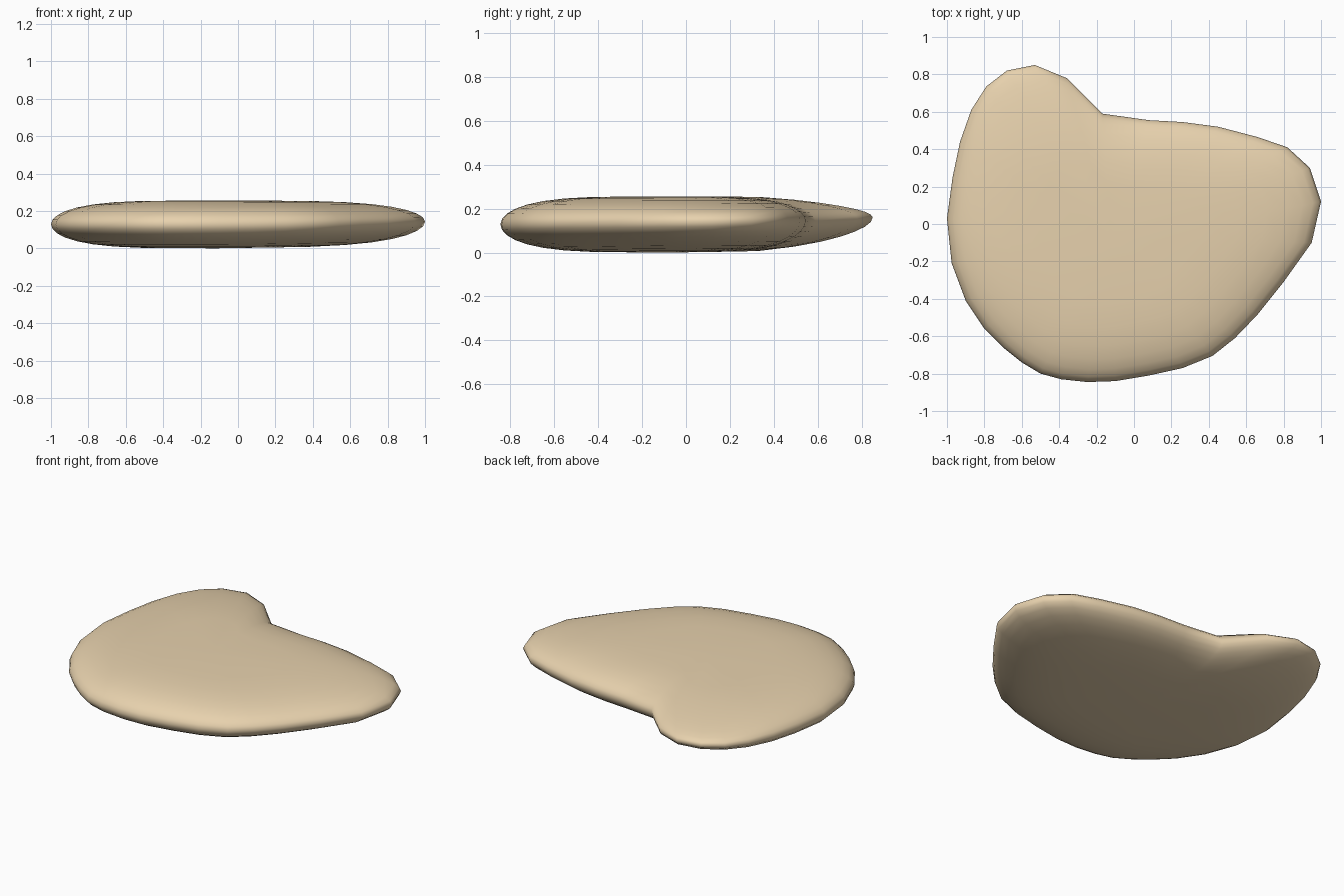
import bpy, bmesh, math

if "Cube" in bpy.data.objects:
    bpy.data.objects.remove(bpy.data.objects["Cube"])

# Outline of the stone seen from above
outline = [(-1, .03), (-.975, -.21), (-.9, -.41), (-.8, -.56), (-.7, -.66), (-.6, -.74),
           (-.5, -.8), (-.39, -.83), (-.25, -.845), (-.1, -.84), (.08, -.81), (.26, -.77),
           (.42, -.705), (.54, -.61), (.66, -.485), (.8, -.31), (.95, -.1), (1, .12),
           (.94, .3), (.82, .41), (.66, .465), (.45, .52), (.26, .545), (.08, .555),
           (-.17, .59), (-.36, .78), (-.53, .85), (-.68, .82), (-.79, .735), (-.87, .61),
           (-.93, .44), (-.97, .25)]
CX, CY = -.12, -.08          # centre the rings shrink towards
HALF = .128                  # half thickness
STEPS = 8                    # rings from pole to rim


def surface_point(px, py, t):
    """t runs -1 (underside pole) .. 0 (rim) .. 1 (top pole)."""
    a = t * math.pi / 2
    s = math.sqrt(max(0, math.cos(a)))
    x, y = CX + (px - CX) * s, CY + (py - CY) * s
    lobe = max(0, y - .35) / .5 if x < -.1 else 0
    mid = .131 + .032 * (max(0, y) / .85) ** 2 + .014 * max(0, x)
    # keep the upper face level while the underside rises
    if t > 0:
        mid = mid + (.131 - mid) * math.sin(a)
    return x, y, mid + HALF * (1 - .2 * lobe) * math.sin(a)


bm = bmesh.new()
rings = []
for i in range(1, 2 * STEPS):
    t = -1 + i / STEPS
    rings.append([bm.verts.new(surface_point(x, y, t)) for x, y in outline])
n = len(outline)
for lo, hi in zip(rings, rings[1:]):
    for k in range(n):
        bm.faces.new((lo[k], lo[(k + 1) % n], hi[(k + 1) % n], hi[k]))

# Close the top and the underside
for ring, t in ((rings[0], -1), (rings[-1], 1)):
    pole = bm.verts.new(surface_point(CX, CY, t))
    for k in range(n):
        bm.faces.new((ring[k], ring[(k + 1) % n], pole))
bmesh.ops.recalc_face_normals(bm, faces=bm.faces[:])

# Rest the lowest point on the ground
low = min(v.co.z for v in bm.verts)
for v in bm.verts:
    v.co.z -= low
for f in bm.faces:
    f.smooth = True

mesh = bpy.data.meshes.new("flat_stone")
bm.to_mesh(mesh)
bm.free()
stone = bpy.data.objects.new("flat_stone", mesh)
bpy.context.collection.objects.link(stone)

# Sandy colour
sand = bpy.data.materials.new("sand")
sand.diffuse_color = (.8, .64, .42, 1)
sand.use_nodes = True
sand.node_tree.nodes["Principled BSDF"].inputs["Base Color"].default_value = sand.diffuse_color
mesh.materials.append(sand)
